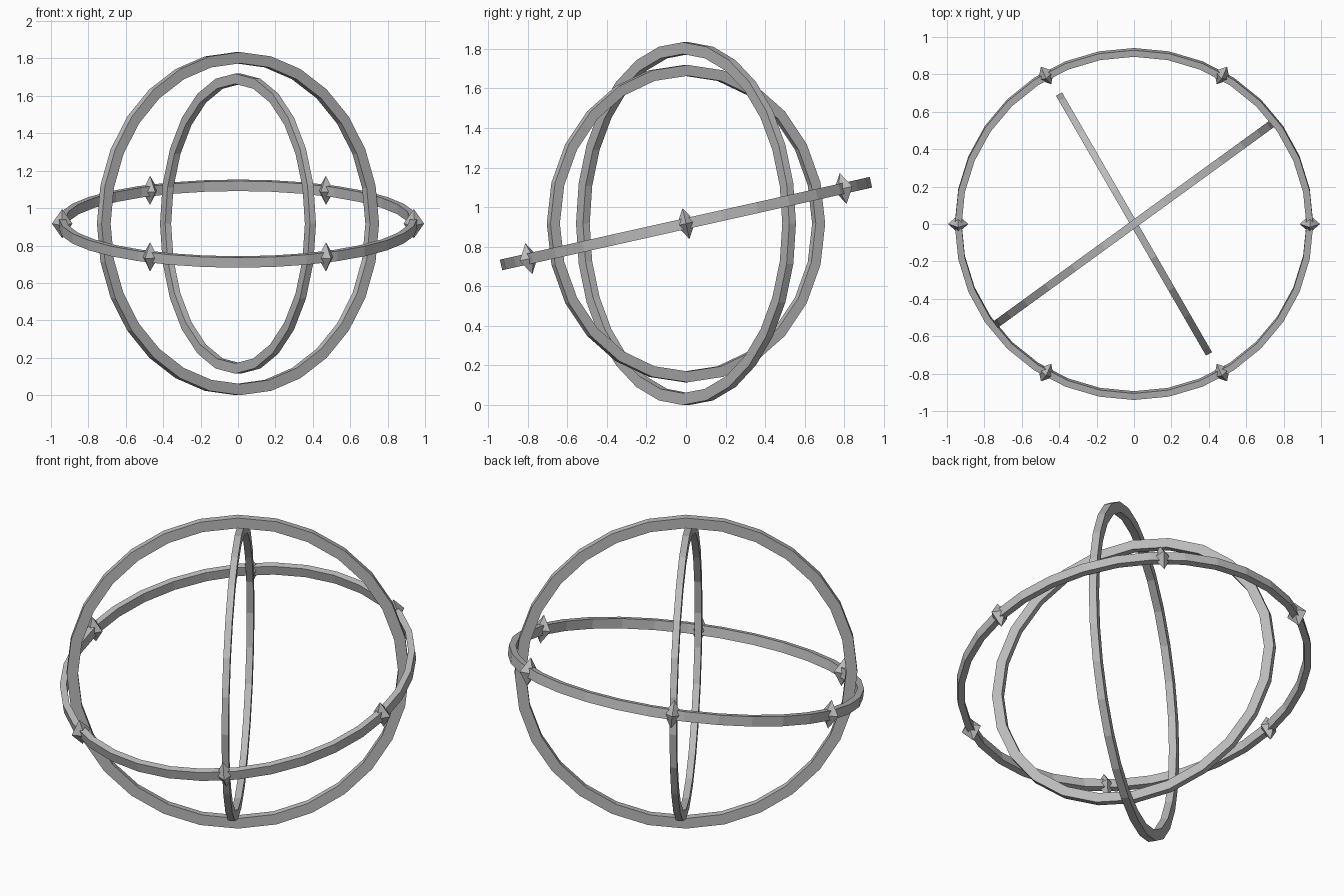
import bpy, bmesh
from math import radians, cos, sin, pi
from mathutils import Matrix, Vector

cube = bpy.data.objects.get("Cube")
if cube:
    bpy.data.objects.remove(cube, do_unlink=True)

CENTRE = Vector((0, 0, 0.917))

grey = bpy.data.materials.new("plain_grey")
grey.use_nodes = True
grey.diffuse_color = (0.5, 0.5, 0.5, 1)
grey.node_tree.nodes["Principled BSDF"].inputs["Base Color"].default_value = (0.5, 0.5, 0.5, 1)


def add_object(name, bm, matrix):
    bmesh.ops.recalc_face_normals(bm, faces=bm.faces)
    mesh = bpy.data.meshes.new(name)
    bm.to_mesh(mesh)
    bm.free()
    mesh.materials.append(grey)
    obj = bpy.data.objects.new(name, mesh)
    obj.matrix_world = matrix
    bpy.context.collection.objects.link(obj)


def ring(name, outer, width, thickness, sides, rotation):
    """Flat faceted band: a rectangle spun around the local z axis."""
    bm = bmesh.new()
    h = thickness / 2
    inner = outer - width
    profile = [(inner, -h), (outer, -h), (outer, h), (inner, h)]
    loops = []
    for i in range(sides):
        a = 2 * pi * i / sides
        loops.append([bm.verts.new((r * cos(a), r * sin(a), z)) for r, z in profile])
    for i in range(sides):
        a, b = loops[i], loops[(i + 1) % sides]
        for j in range(4):
            k = (j + 1) % 4
            bm.faces.new((a[j], a[k], b[k], b[j]))
    add_object(name, bm, Matrix.Translation(CENTRE) @ rotation)


def spike(name, angle, rotation):
    """Four-sided double pyramid seated on the tilted ring."""
    bm = bmesh.new()
    bmesh.ops.create_cone(bm, segments=4, radius1=1, radius2=0, depth=1)
    bmesh.ops.delete(bm, geom=[f for f in bm.faces if len(f.verts) == 4], context='FACES_ONLY')
    bmesh.ops.translate(bm, verts=bm.verts, vec=(0, 0, 0.5))
    bmesh.ops.mirror(bm, geom=bm.verts[:] + bm.edges[:] + bm.faces[:],
                     axis='Z', merge_dist=0.001)
    bmesh.ops.scale(bm, verts=bm.verts, vec=(0.055, 0.048, 0.08))
    place = Matrix.Rotation(angle, 4, 'Z') @ Matrix.Translation((0.94, 0, 0))
    add_object(name, bm, Matrix.Translation(CENTRE) @ rotation @ place)


def upright(degrees):
    return Matrix.Rotation(radians(degrees), 4, 'Z') @ Matrix.Rotation(pi / 2, 4, 'X')


# Three nested rings
tilt = Matrix.Rotation(radians(12.6), 4, 'X')
ring("tilted_ring", 0.958, 0.036, 0.055, 32, tilt)
ring("large_upright_ring", 0.917, 0.06, 0.042, 28, upright(36))
ring("small_upright_ring", 0.802, 0.055, 0.037, 24, upright(-60))

# Spikes spaced evenly around the tilted ring
for n in range(6):
    spike(f"spike_{n + 1}", n * pi / 3, tilt)
